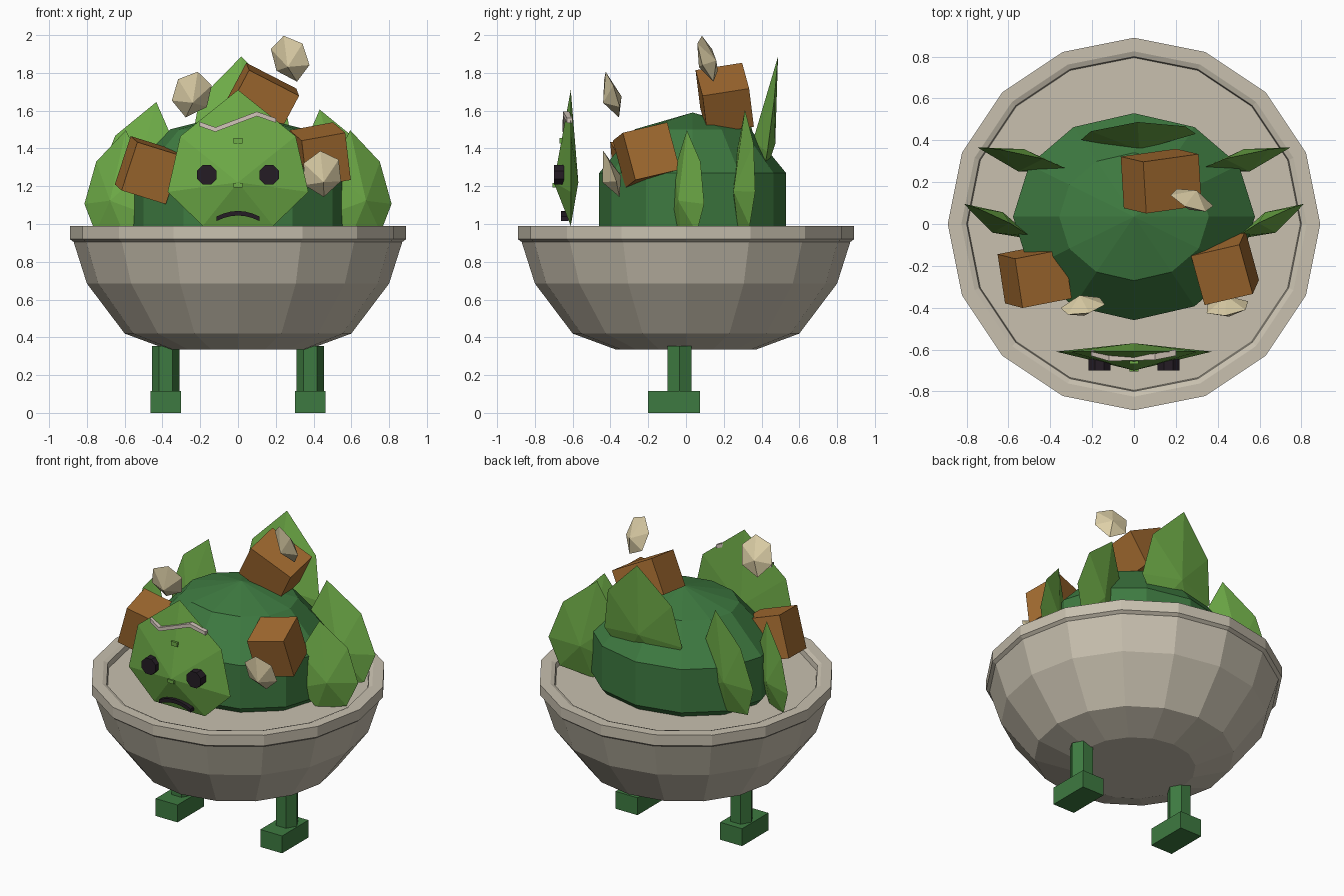
import bpy, bmesh, math
from mathutils import Matrix, Euler

if "Cube" in bpy.data.objects:
    bpy.data.objects.remove(bpy.data.objects["Cube"])


def material(name, rgb):
    m = bpy.data.materials.new(name)
    m.diffuse_color = (*rgb, 1)
    m.use_nodes = True
    m.node_tree.nodes["Principled BSDF"].inputs["Base Color"].default_value = m.diffuse_color
    return m


STONE = material("stone", (0.58, 0.53, 0.43))
DARK_GREEN = material("dark green", (0.048, 0.195, 0.052))
LEAF_GREEN = material("leaf green", (0.16, 0.42, 0.065))
BROWN = material("crouton brown", (0.37, 0.15, 0.03))
CREAM = material("cream", (0.73, 0.63, 0.39))
BLACK = material("black", (0.018, 0.012, 0.018))
BROW = material("pale brow", (0.65, 0.56, 0.49))


def mesh_object(name, verts, faces, mat, loc=(0, 0, 0), rot=(0, 0, 0)):
    """Flat shaded object; rotation is in degrees."""
    me = bpy.data.meshes.new(name)
    me.from_pydata(verts, [], faces)
    bm = bmesh.new()
    bm.from_mesh(me)
    bmesh.ops.recalc_face_normals(bm, faces=bm.faces)
    bm.to_mesh(me)
    bm.free()
    me.materials.append(mat)
    ob = bpy.data.objects.new(name, me)
    ob.location = loc
    ob.rotation_euler = [math.radians(a) for a in rot]
    bpy.context.collection.objects.link(ob)
    return ob


def lathe(name, profile, sides, mat, loc=(0, 0, 0), rot=(0, 0, 0), sx=1, sy=1):
    """Closed solid turned around z, capped at both profile ends."""
    verts, n = [], len(profile)
    for r, z in profile:
        for i in range(sides):
            a = 2 * math.pi * i / sides
            verts.append((r * sx * math.cos(a), r * sy * math.sin(a), z))
    faces = [(k * sides + i, k * sides + (i + 1) % sides,
              (k + 1) * sides + (i + 1) % sides, (k + 1) * sides + i)
             for k in range(n - 1) for i in range(sides)]
    faces += [tuple(range(sides)), tuple(range((n - 1) * sides, n * sides))]
    return mesh_object(name, verts, faces, mat, loc, rot)


def box(name, size, loc, mat, rot=(0, 0, 0)):
    x, y, z = (s / 2 for s in size)
    verts = [(a, b, c) for a in (-x, x) for b in (-y, y) for c in (-z, z)]
    faces = [(0, 1, 3, 2), (4, 6, 7, 5), (0, 4, 5, 1),
             (2, 3, 7, 6), (0, 2, 6, 4), (1, 5, 7, 3)]
    return mesh_object(name, verts, faces, mat, loc, rot)


def shard(name, outline, w, h, front, back, loc, mat, rot=(0, 0, 0), apex=-0.18):
    """Thin double pyramid: an upright outline with a front and a back point."""
    n = len(outline)
    verts = [(x * w, 0, z * h) for x, z in outline]
    verts += [(0, -front, apex * h), (0, back, apex * h)]
    faces = []
    for i in range(n):
        j = (i + 1) % n
        faces += [(i, j, n), (j, i, n + 1)]
    return mesh_object(name, verts, faces, mat, loc, rot)


def strip(name, pts, half, depth, mat):
    """Bar following a line of (x, y, z) points; y is its front."""
    verts = []
    for x, y, z in pts:
        verts += [(x, y, z - half), (x, y, z + half),
                  (x, y + depth, z + half), (x, y + depth, z - half)]
    faces = [(0, 1, 2, 3), tuple(len(verts) - 4 + k for k in range(4))]
    for s in range(len(pts) - 1):
        for k in range(4):
            a, b = s * 4 + k, s * 4 + (k + 1) % 4
            faces.append((a, b, b + 4, a + 4))
    return mesh_object(name, verts, faces, mat)


# Bowl with a stepped rim and a raised floor
lathe("bowl", [(0.37, 0.335), (0.60, 0.42), (0.80, 0.685), (0.87, 0.905),
               (0.89, 0.92), (0.89, 0.99), (0.825, 0.99), (0.80, 0.98),
               (0.795, 0.945)], 16, STONE)

# Legs and feet
for side, s in (("left", -1), ("right", 1)):
    lathe(side + "_leg", [(0.073, 0.08), (0.073, 0.355)], 6, DARK_GREEN,
          (s * 0.383, -0.035, 0))
    box(side + "_foot", (0.16, 0.275, 0.115), (s * 0.383, -0.0625, 0.0575), DARK_GREEN)

# Lettuce mound: a coarse squashed ball sitting in the bowl
rings = [math.radians(a) for a in (144, 108, 72, 36, 0.1)]
lathe("mound", [(math.sin(a), 0.463 * math.cos(a)) for a in rings], 12,
      DARK_GREEN, (0, 0.035, 1.127), sx=0.608, sy=0.52)

# Leaf-shaped head
LEAF = [(0, 0.5), (-0.41, 0.16), (-0.5, -0.25), (-0.25, -0.5),
        (0.25, -0.5), (0.5, -0.25), (0.41, 0.16)]
shard("head", LEAF, 0.745, 0.72, 0.09, 0.04, (0, -0.61, 1.35), LEAF_GREEN)

# Face
for side, s in (("left", -1), ("right", 1)):
    lathe(side + "_eye", [(0.056, -0.03), (0.056, 0.025)], 8, BLACK,
          (s * 0.165, -0.675, 1.26), (90, 22.5, 0))
mouth = [(0.115 * t / 3, -0.662, 1.057 - 0.03 * (t / 3) ** 2) for t in range(-3, 4)]
strip("mouth", mouth, 0.012, 0.04, BLACK)
strip("brow", [(-0.205, -0.63, 1.53), (-0.12, -0.655, 1.50),
               (0.10, -0.65, 1.583), (0.20, -0.63, 1.548)], 0.012, 0.03, BROW)
box("forehead_mark", (0.045, 0.02, 0.028), (0, -0.66, 1.44), LEAF_GREEN)
box("nose", (0.045, 0.025, 0.022), (0, -0.693, 1.205), LEAF_GREEN)

# Leaves standing round the mound
shard("back_leaf", LEAF, 0.55, 0.68, 0.07, 0.05, (0.02, 0.44, 1.55), LEAF_GREEN, (-8, 0, 3))
for side, s, dz in (("left", -1, 0.04), ("right", 1, 0)):
    shard(side + "_rear_leaf", LEAF, 0.43, 0.66, 0.06, 0.05,
          (s * 0.51, 0.31, 1.285 + dz), LEAF_GREEN, (-4, -s * 13, s * 16))
    shard(side + "_side_leaf", LEAF, 0.36, 0.56, 0.06, 0.05,
          (s * 0.635, 0.01, 1.22), LEAF_GREEN, (-3, -s * 8, s * 28))

# Croutons
box("top_crouton", (0.30, 0.25, 0.23), (0.13, 0.205, 1.665), BROWN, (10, 27, 8))
box("left_crouton", (0.25, 0.24, 0.27), (-0.475, -0.25, 1.285), BROWN, (8, 17, 11))
box("right_crouton", (0.24, 0.25, 0.26), (0.435, -0.21, 1.365), BROWN, (13, -10, 13))

# Floating cream flakes
HEX = [(0, 0.5), (-0.48, 0.27), (-0.5, -0.2), (0, -0.5), (0.5, -0.2), (0.48, 0.27)]
for name, loc, roll, yaw in (("top_flake", (0.277, 0.115, 1.875), -9, -25),
                             ("left_flake", (-0.245, -0.39, 1.685), 10, 15),
                             ("right_flake", (0.445, -0.395, 1.265), -6, 5)):
    shard(name, HEX, 0.195, 0.26, 0.06, 0.045, loc, CREAM, (19, roll, yaw), -0.1)
